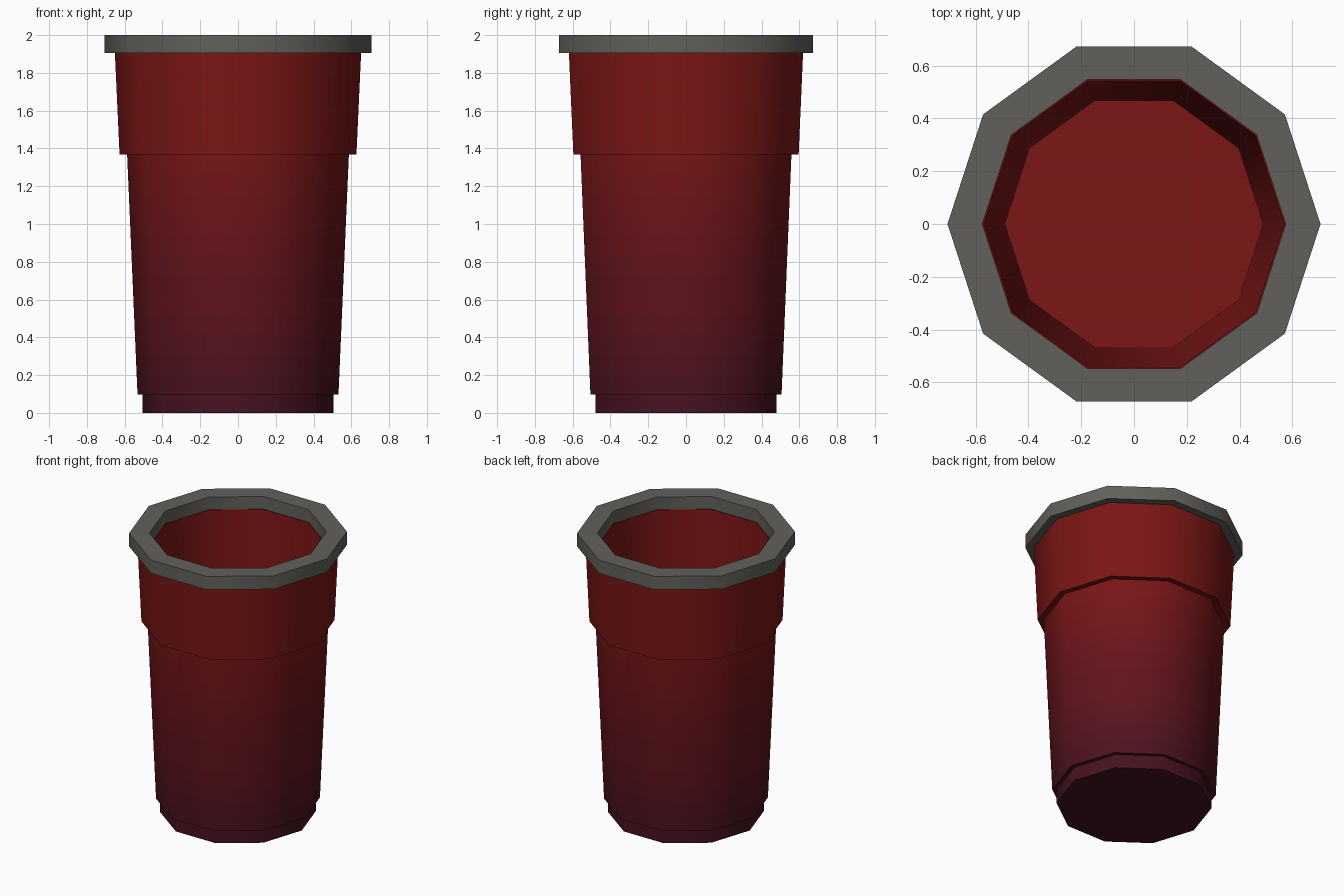
import bpy, bmesh, math

if "Cube" in bpy.data.objects:
    bpy.data.objects.remove(bpy.data.objects["Cube"])

SIDES = 10


def material(name, rgb):
    m = bpy.data.materials.new(name)
    m.diffuse_color = (*rgb, 1)
    m.use_nodes = True
    m.node_tree.nodes["Principled BSDF"].inputs["Base Color"].default_value = m.diffuse_color
    return m


def lathe(name, profile, mats, pick=lambda z: 0, closed=False):
    """Turn an (r, z) profile around z; r = 0 caps with one flat polygon."""
    bm = bmesh.new()
    rings = [[bm.verts.new((r * math.cos(math.tau * i / SIDES),
                            r * math.sin(math.tau * i / SIDES), z))
              for i in range(SIDES)] for r, z in profile]
    pairs = list(zip(rings, rings[1:]))
    if closed:
        pairs.append((rings[-1], rings[0]))
    else:
        bm.faces.new(rings[0][::-1])
        bm.faces.new(rings[-1])
    for a, b in pairs:
        for i in range(SIDES):
            j = (i + 1) % SIDES
            bm.faces.new((a[i], a[j], b[j], b[i]))
    bmesh.ops.recalc_face_normals(bm, faces=bm.faces)
    for f in bm.faces:
        f.material_index = pick(f)
    me = bpy.data.meshes.new(name)
    bm.to_mesh(me)
    bm.free()
    for m in mats:
        me.materials.append(m)
    ob = bpy.data.objects.new(name, me)
    bpy.context.collection.objects.link(ob)
    bpy.ops.object.select_all(action='DESELECT')
    ob.select_set(True)
    bpy.context.view_layer.objects.active = ob
    bpy.ops.object.shade_smooth_by_angle(angle=math.radians(40))
    return ob


# Colours: the outside fades from red down to dark plum
RED, PLUM, BANDS, FADE_TOP = (0.20, 0.008, 0.008), (0.062, 0.006, 0.014), 12, 1.368
fade = [material(f"cup_red_{k}", [p + (r - p) * k / BANDS for r, p in zip(RED, PLUM)])
        for k in range(BANDS + 1)]
rim_grey = material("rim_grey", (0.12, 0.118, 0.105))


def cup_colour(f):
    c = f.calc_center_median()
    inside = f.normal.z > 0.5 or f.normal.x * c.x + f.normal.y * c.y < -0.01
    return BANDS if inside else min(BANDS, int(c.z / FADE_TOP * BANDS))


# Cup: foot, tapered wall in colour bands, wider collar, then the inside
wall = [(0.532 + 0.055 * k / 12, 0.098 + 1.27 * k / 12) for k in range(13)]
lathe("cup_body",
      [(0.505, 0), (0.505, 0.098)] + wall +
      [(0.627, 1.368), (0.652, 1.91), (0.57, 1.91), (0.49, 0.1)],
      fade, cup_colour)

# Rim: thick square-section ring
lathe("rim", [(0.575, 1.905), (0.707, 1.905), (0.707, 2.0), (0.575, 2.0)],
      [rim_grey], lambda f: 0, closed=True)
